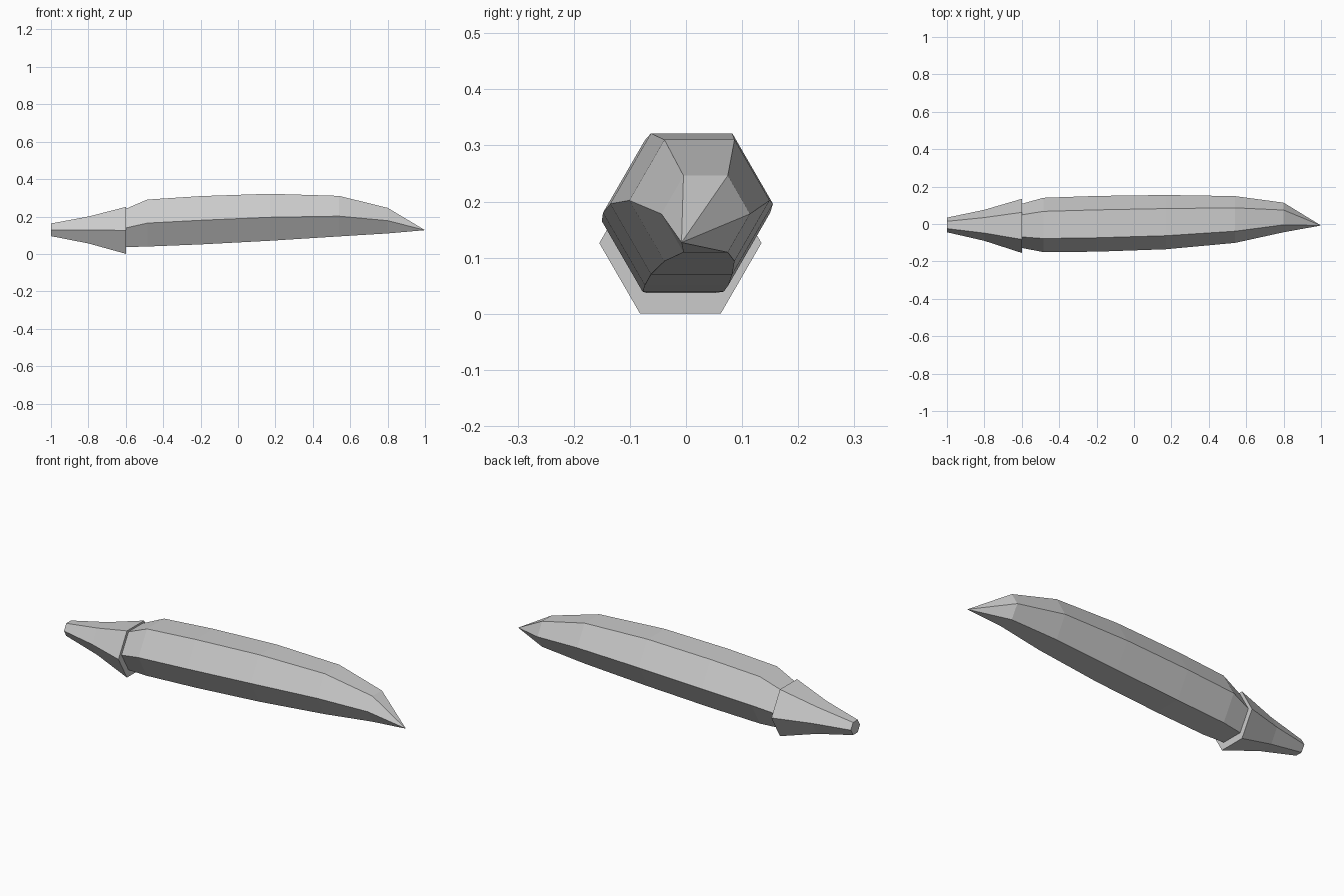
import bpy, bmesh, math

if "Cube" in bpy.data.objects:
    bpy.data.objects.remove(bpy.data.objects["Cube"])

grey = bpy.data.materials.new("plain grey")
grey.diffuse_color = (0.6, 0.6, 0.6, 1)
grey.use_nodes = True
grey.node_tree.nodes["Principled BSDF"].inputs["Base Color"].default_value = grey.diffuse_color


def hex_loft(name, sections):
    """Loft hexagons (x, centre y, centre z, radius) along x; radius 0 makes a tip."""
    bm = bmesh.new()
    rings = []
    for x, cy, cz, r in sections:
        n = 6 if r else 1
        rings.append([bm.verts.new((x, cy + r * math.cos(i * math.pi / 3),
                                    cz + r * math.sin(i * math.pi / 3))) for i in range(n)])
    for a, b in zip(rings, rings[1:]):
        for i in range(6):
            j = (i + 1) % 6
            if len(b) == 1:
                bm.faces.new((a[i], a[j], b[0]))
            else:
                bm.faces.new((a[i], a[j], b[j], b[i]))
    for ring in (rings[0], rings[-1]):
        if len(ring) == 6:
            bm.faces.new(ring)
    bmesh.ops.recalc_face_normals(bm, faces=bm.faces)
    mesh = bpy.data.meshes.new(name)
    bm.to_mesh(mesh)
    bm.free()
    mesh.materials.append(grey)
    obj = bpy.data.objects.new(name, mesh)
    bpy.context.collection.objects.link(obj)
    return obj


# tapered stem, widest where it meets the body
hex_loft("stem", [
    (-1.0, -0.005, 0.129, 0.039),
    (-0.8, -0.007, 0.128, 0.083),
    (-0.6, -0.010, 0.126, 0.1445),
])

# long curved body ending in a point
hex_loft("body", [
    (-0.60, -0.010, 0.139, 0.118),
    (-0.485, -0.005, 0.165, 0.145),
    (-0.20, 0.001, 0.180, 0.149),
    (0.17, 0.010, 0.196, 0.145),
    (0.54, 0.024, 0.202, 0.125),
    (0.80, 0.035, 0.178, 0.079),
    (1.00, -0.008, 0.127, 0),
])
